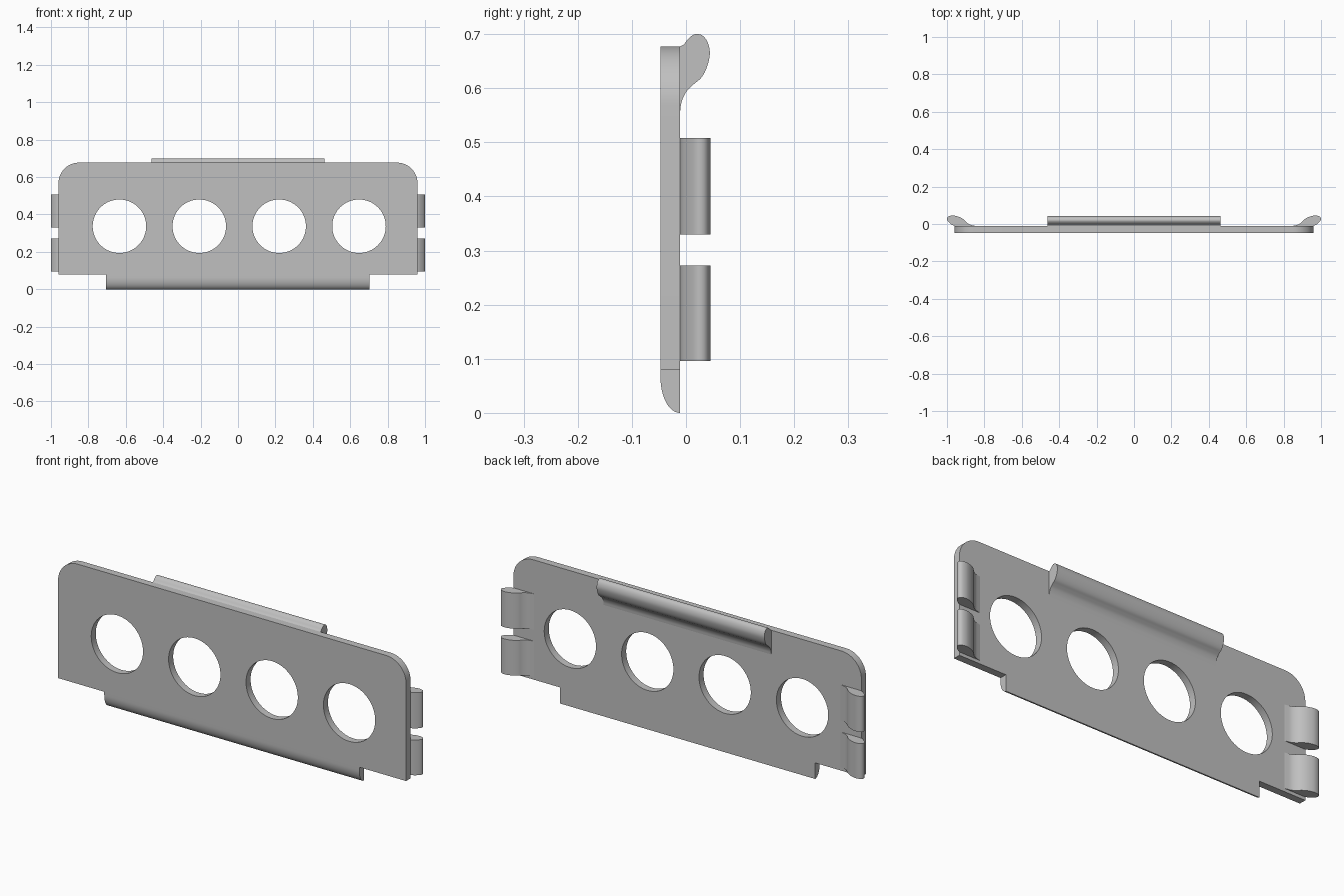
import bpy, bmesh, math
from mathutils import Vector

if "Cube" in bpy.data.objects:
    bpy.data.objects.remove(bpy.data.objects["Cube"])

FRONT, BACK = -0.047, -0.011      # plate faces along y

grey = bpy.data.materials.new("plain grey")
grey.diffuse_color = (0.527, 0.527, 0.527, 1)
grey.use_nodes = True
grey.node_tree.nodes["Principled BSDF"].inputs["Base Color"].default_value = grey.diffuse_color


def add_mesh(name, bm):
    mesh = bpy.data.meshes.new(name)
    bmesh.ops.recalc_face_normals(bm, faces=bm.faces)
    bm.to_mesh(mesh)
    bm.free()
    mesh.materials.append(grey)
    obj = bpy.data.objects.new(name, mesh)
    bpy.context.collection.objects.link(obj)
    return obj


def smooth_path(pts, steps=5):
    """Smooth open path through the given points."""
    p = [Vector(q) for q in pts]
    p = [2 * p[0] - p[1]] + p + [2 * p[-1] - p[-2]]
    out = []
    for a, b, c, d in zip(p, p[1:], p[2:], p[3:]):
        for i in range(steps):
            t = i / steps
            out.append(0.5 * (2 * b + (c - a) * t + (2 * a - 5 * b + 4 * c - d) * t * t
                              + (3 * b - a - 3 * c + d) * t ** 3))
    return out + [p[-2]]


def prism(name, corners, offset):
    """Solid swept from a planar outline along an offset."""
    bm = bmesh.new()
    face = bm.faces.new([bm.verts.new(c) for c in corners])
    res = bmesh.ops.extrude_face_region(bm, geom=[face], use_keep_orig=True)
    moved = [v for v in res["geom"] if isinstance(v, bmesh.types.BMVert)]
    bmesh.ops.translate(bm, verts=moved, vec=offset)
    return add_mesh(name, bm)


def arc(cx, cz, r, start, end, n):
    return [(cx + r * math.cos(start + (end - start) * i / n),
             cz + r * math.sin(start + (end - start) * i / n)) for i in range(n + 1)]


# Plate: rounded upper corners and four round holes
W, BOTTOM, TOP, R = 0.96, 0.08, 0.677, 0.11
outline = [(-W, BOTTOM), (W, BOTTOM)]
outline += arc(W - R, TOP - R, R, 0, math.pi / 2, 16)
outline += arc(-W + R, TOP - R, R, math.pi / 2, math.pi, 16)
holes = [arc(0.0065 + 0.427 * k, 0.337, 0.143, 0, 2 * math.pi, 64)[:-1]
         for k in (-1.5, -0.5, 0.5, 1.5)]
curve = bpy.data.curves.new("plate_outline", 'CURVE')
curve.dimensions = '2D'
curve.fill_mode = 'BOTH'
curve.extrude = (BACK - FRONT) / 2
for loop in [outline] + holes:
    spline = curve.splines.new('POLY')
    spline.points.add(len(loop) - 1)
    for point, (x, z) in zip(spline.points, loop):
        point.co = (x, z, 0, 1)
    spline.use_cyclic_u = True
temp = bpy.data.objects.new("plate_outline", curve)
bpy.context.collection.objects.link(temp)
bpy.context.view_layer.update()
flat = bpy.data.meshes.new_from_object(temp.evaluated_get(bpy.context.evaluated_depsgraph_get()))
bpy.data.objects.remove(temp)
bm = bmesh.new()
bm.from_mesh(flat)
bpy.data.meshes.remove(flat)
bpy.data.curves.remove(curve)
bmesh.ops.remove_doubles(bm, verts=bm.verts, dist=1e-5)
for v in bm.verts:
    x, z, depth = v.co
    v.co = (x, (FRONT + BACK) / 2 - depth, z)
add_mesh("plate", bm)

# Lower lip: front face rolls back to a thin edge
lip = [(BACK, BOTTOM), (FRONT, BOTTOM)]
lip += [(BACK - (BACK - FRONT) * math.cos(a), 0.064 - 0.064 * math.sin(a))
        for a in (math.pi / 2 * i / 14 for i in range(15))]
prism("lower_lip", [(-0.705, y, z) for y, z in lip], (1.407, 0, 0))

# Top hook: rounded bead on the back of the upper edge
hook = smooth_path([(BACK, 0.677), (-0.004, 0.681), (0.007, 0.694), (0.019, 0.700),
                    (0.032, 0.696), (0.041, 0.682), (0.044, 0.662), (0.038, 0.637),
                    (0.028, 0.619), (0.014, 0.607), (0.001, 0.594), (-0.008, 0.575),
                    (BACK, 0.556)])
prism("top_hook", [(-0.463, y, z) for y, z in hook], (0.925, 0, 0))

# Side clips: two per end, bulging past the plate edge
clip = smooth_path([(0.958, BACK), (0.972, -0.005), (0.989, 0.008), (0.999, 0.022),
                    (0.997, 0.035), (0.985, 0.043), (0.962, 0.045), (0.933, 0.037),
                    (0.911, 0.024), (0.895, 0.008), (0.875, -0.004), (0.845, BACK)])
for side, s in (("left", -1), ("right", 1)):
    for level, z0, z1 in (("lower", 0.096, 0.272), ("upper", 0.330, 0.508)):
        prism(f"{side}_{level}_clip", [(s * x, y, z0) for x, y in clip], (0, 0, z1 - z0))

# Smooth the rounded surfaces, keep the edges sharp
for obj in bpy.context.collection.objects:
    obj.select_set(True)
    bpy.context.view_layer.objects.active = obj
bpy.ops.object.shade_smooth_by_angle(angle=math.radians(30))
